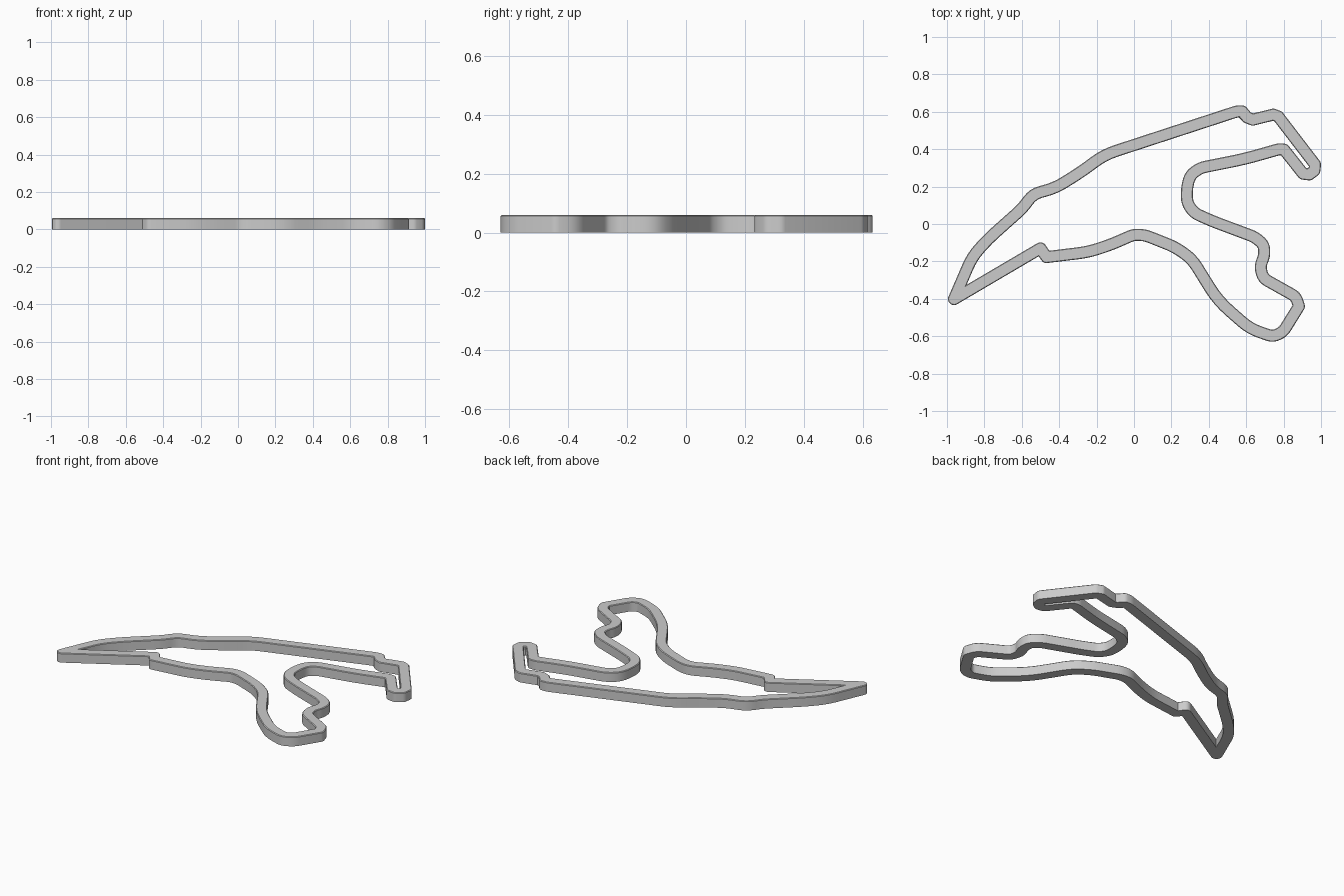
import bpy, bmesh, math
from mathutils import Vector

cube = bpy.data.objects.get("Cube")
if cube:
    bpy.data.objects.remove(cube, do_unlink=True)

HALF_WIDTH = .032
HEIGHT = .06
CHAMFER = .004

# Centre line of the circuit, clockwise from the sharp left tip
PATH = [(-.963, -.402), (-.865, -.175), (-.78, -.08), (-.595, .085), (-.54, .16),
        (-.42, .193), (-.28, .28), (-.16, .37), (.55, .602), (.578, .602),
        (.605, .57), (.635, .558), (.745, .585), (.771, .575),
        (.968, .318), (.964, .285), (.937, .265), (.904, .269),
        (.802, .398), (.775, .40), (.593, .348), (.353, .30), (.30, .26),
        (.283, .195), (.283, .115), (.32, .06), (.417, .016), (.647, -.07),
        (.695, -.112), (.697, -.17), (.674, -.225), (.69, -.29), (.865, -.388),
        (.882, -.44), (.797, -.577), (.743, -.602), (.62, -.56), (.449, -.41),
        (.31, -.187), (.22, -.123), (.06, -.06), (.0, -.056), (-.128, -.112),
        (-.246, -.15), (-.468, -.177), (-.5, -.13)]


def neighbours(pts):
    """Each point with the one before and the one after it."""
    return zip(pts[-1:] + pts[:-1], pts, pts[1:] + pts[:1])


def soften(pts):
    """Round the gentle bends and keep the tight ones as they are."""
    out = []
    for a, p, b in neighbours(pts):
        u, v = a - p, b - p
        turn = math.pi - u.angle(v)
        cut = min(.45 * u.length, .45 * v.length, .08)
        if cut / max(math.tan(turn / 2), .001) < .06:
            out.append(p)
            continue
        start, end = p + u.normalized() * cut, p + v.normalized() * cut
        for i in range(5):
            t = i / 4
            out.append(start * (1 - t) ** 2 + p * 2 * t * (1 - t) + end * t ** 2)
    return out


def offset(pts, side, dist):
    """Parallel outline: mitred inside a bend, rounded outside it."""
    out = []
    for a, p, b in neighbours(pts):
        d, e = (p - a).normalized(), (b - p).normalized()
        m, n = Vector((-d.y, d.x)) * side, Vector((-e.y, e.x)) * side
        turn = d.angle(e)
        middle = (m + n).normalized()
        if side * (d.x * e.y - d.y * e.x) > 0 or turn < .3:
            out.append(p + middle * dist / math.cos(turn / 2))
        else:
            steps = math.ceil(turn / .3)
            for i in range(steps + 1):
                out.append(p + m.lerp(n, i / steps).normalized() * dist)
    return out


def ring(bm, outline, z):
    verts = [bm.verts.new((p.x, p.y, z)) for p in outline]
    edges = [bm.edges.new((v, verts[i - 1])) for i, v in enumerate(verts)]
    return verts, edges


# Walls and chamfers on both sides, then flat bottom and top
centre = soften([Vector(p) for p in PATH])
bm = bmesh.new()
bottom, top = [], []
for side in (1, -1):
    wide = offset(centre, side, HALF_WIDTH)
    narrow = offset(centre, side, HALF_WIDTH - CHAMFER)
    rings = [ring(bm, wide, 0), ring(bm, wide, HEIGHT - CHAMFER), ring(bm, narrow, HEIGHT)]
    for (low, _), (high, _) in zip(rings, rings[1:]):
        for i in range(len(low)):
            bm.faces.new((low[i - 1], low[i], high[i], high[i - 1]))
    bottom += rings[0][1]
    top += rings[-1][1]
for edges, direction in ((bottom, -1), (top, 1)):
    bmesh.ops.triangle_fill(bm, edges=edges, use_beauty=True, normal=(0, 0, direction))
bmesh.ops.recalc_face_normals(bm, faces=bm.faces[:])

mesh = bpy.data.meshes.new("circuit_band")
bm.to_mesh(mesh)
bm.free()
band = bpy.data.objects.new("circuit_band", mesh)
bpy.context.collection.objects.link(band)

# Single plain grey
grey = bpy.data.materials.new("light_grey")
grey.use_nodes = True
colour = (.6, .6, .6, 1)
grey.diffuse_color = colour
grey.node_tree.nodes["Principled BSDF"].inputs["Base Color"].default_value = colour
mesh.materials.append(grey)

bpy.ops.object.select_all(action='DESELECT')
band.select_set(True)
bpy.context.view_layer.objects.active = band
bpy.ops.object.shade_smooth_by_angle(angle=math.radians(30))
